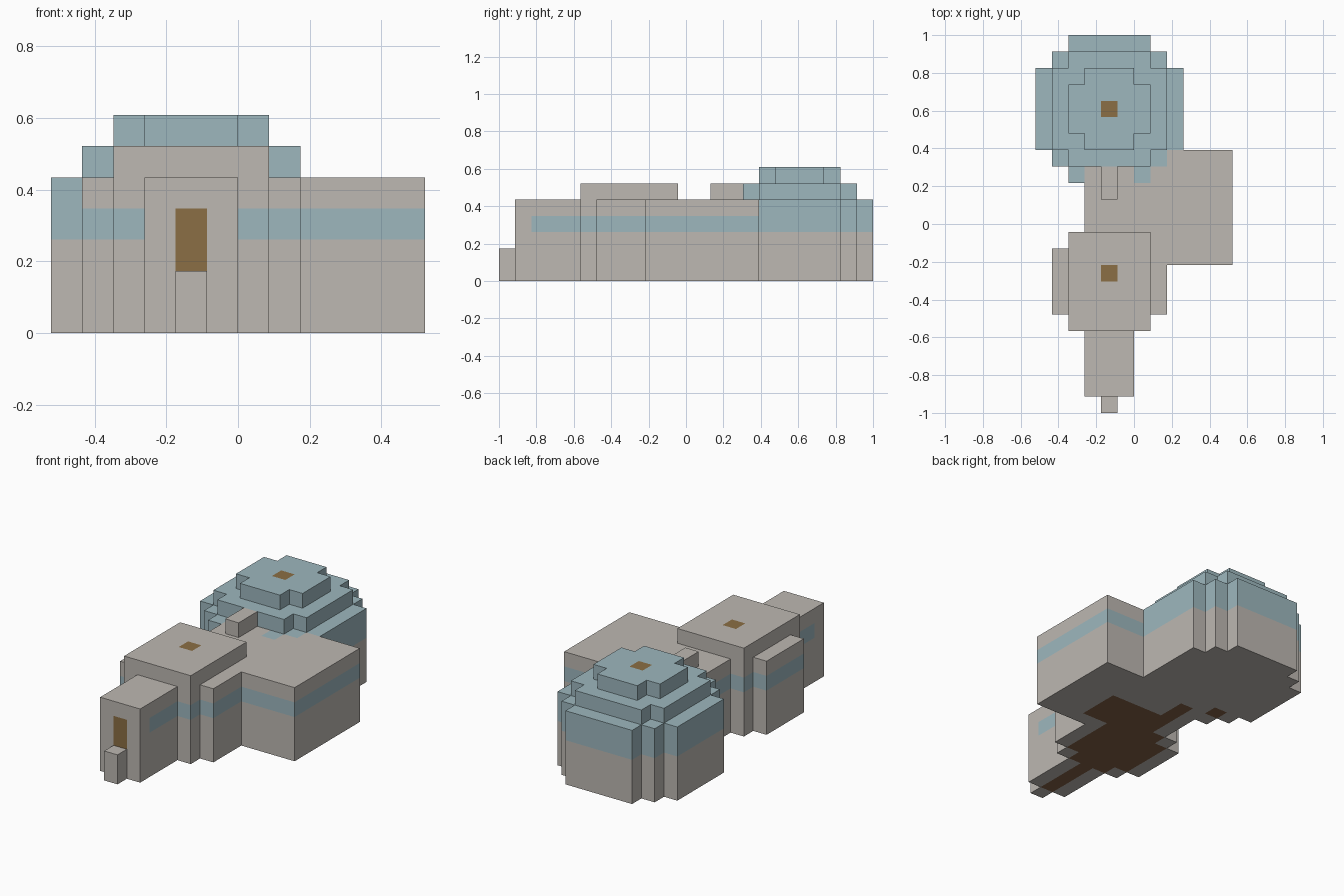
import bpy
import bmesh
from mathutils import Vector

cube = bpy.data.objects.get("Cube")
if cube:
    bpy.data.objects.remove(cube, do_unlink=True)

U = 2 / 23                      # block size
ORIGIN = Vector((-6 * U, -1, 0))


def material(name, rgb):
    m = bpy.data.materials.new(name)
    m.use_nodes = True
    m.diffuse_color = (*rgb, 1)
    m.node_tree.nodes["Principled BSDF"].inputs["Base Color"].default_value = (*rgb, 1)
    return m


STONE, BLUE, WOOD, EARTH = range(4)
MATERIALS = [
    material("stone_grey", (0.51, 0.48, 0.445)),
    material("pale_blue", (0.337, 0.475, 0.515)),
    material("wood_brown", (0.258, 0.156, 0.058)),
    material("earth_brown", (0.223, 0.114, 0.061)),
]


def cells(*boxes):
    """Block cells filled by boxes given as (x0, x1, y0, y1, z0, z1)."""
    return {(i, j, k) for x0, x1, y0, y1, z0, z1 in boxes
            for i in range(x0, x1) for j in range(y0, y1) for k in range(z0, z1)}


# Parts in blocks; a later part never takes cells of an earlier one
PARTS = {
    "entrance_step": cells((4, 5, 0, 1, 0, 2)),
    "entrance_hall": cells((3, 6, 1, 5, 0, 5)),
    "front_tower": cells((2, 7, 5, 11, 0, 6)),
    "tower_side_walls": cells((1, 8, 6, 10, 0, 5)),
    "main_block": cells((3, 12, 9, 14, 0, 5), (8, 12, 14, 16, 0, 5), (7, 8, 14, 15, 0, 5)),
    "dome_passage": cells((3, 6, 14, 15, 0, 5)),
    "roof_ridge": cells((4, 5, 13, 15, 5, 6)),
    "dome": cells(
        (2, 7, 14, 23, 0, 5), (1, 8, 15, 22, 0, 5), (0, 9, 16, 21, 0, 5),
        (2, 7, 15, 22, 5, 6), (1, 8, 16, 21, 5, 6),
        (3, 6, 16, 21, 6, 7), (2, 7, 17, 20, 6, 7)),
}

# Bare earth floor seen from underneath
FLOOR = cells((4, 5, 1, 5, 0, 1), (3, 6, 5, 11, 0, 1), (2, 7, 6, 10, 0, 1),
              (4, 9, 10, 13, 0, 1), (4, 5, 13, 15, 0, 1), (2, 3, 15, 16, 0, 1))


def colour(part, cell, axis, sign):
    i, j, k = cell
    if axis == 2 and sign < 0:
        return EARTH if cell in FLOOR else STONE
    # Roof hatches and front door
    if axis == 2 and i == 4 and (part, j) in {("front_tower", 8), ("dome", 18)}:
        return WOOD
    if axis == 1 and sign < 0 and j == 1 and i == 4 and k in (2, 3):
        return WOOD
    # Dome shell and the painted wall band
    if part == "dome":
        return BLUE if k >= 3 else STONE
    return BLUE if axis < 2 and k == 3 and j >= 2 else STONE


taken = set()
for name in PARTS:
    PARTS[name] -= taken
    taken |= PARTS[name]


def build(name, blocks):
    bm = bmesh.new()
    for cell in sorted(blocks):
        centre = Vector(cell) + Vector((0.5, 0.5, 0.5))
        for axis in range(3):
            for sign in (-1, 1):
                n = Vector((0, 0, 0))
                n[axis] = sign
                if tuple(int(c + d) for c, d in zip(cell, n)) in taken:
                    continue
                a = Vector((0, 0, 0))
                a[(axis + 1) % 3] = 0.5
                b = n.cross(a)
                mid = centre + n / 2
                corners = (mid - a - b, mid + a - b, mid + a + b, mid - a + b)
                face = bm.faces.new([bm.verts.new(ORIGIN + c * U) for c in corners])
                face.material_index = colour(name, cell, axis, sign)
    bmesh.ops.remove_doubles(bm, verts=bm.verts, dist=U / 100)
    # Merge flat same-coloured blocks into large faces
    bmesh.ops.dissolve_limit(bm, angle_limit=0.01, verts=bm.verts,
                             edges=bm.edges, delimit={'MATERIAL'})
    mesh = bpy.data.meshes.new(name)
    bm.to_mesh(mesh)
    bm.free()
    for m in MATERIALS:
        mesh.materials.append(m)
    bpy.context.collection.objects.link(bpy.data.objects.new(name, mesh))


for name, blocks in PARTS.items():
    build(name, blocks)
